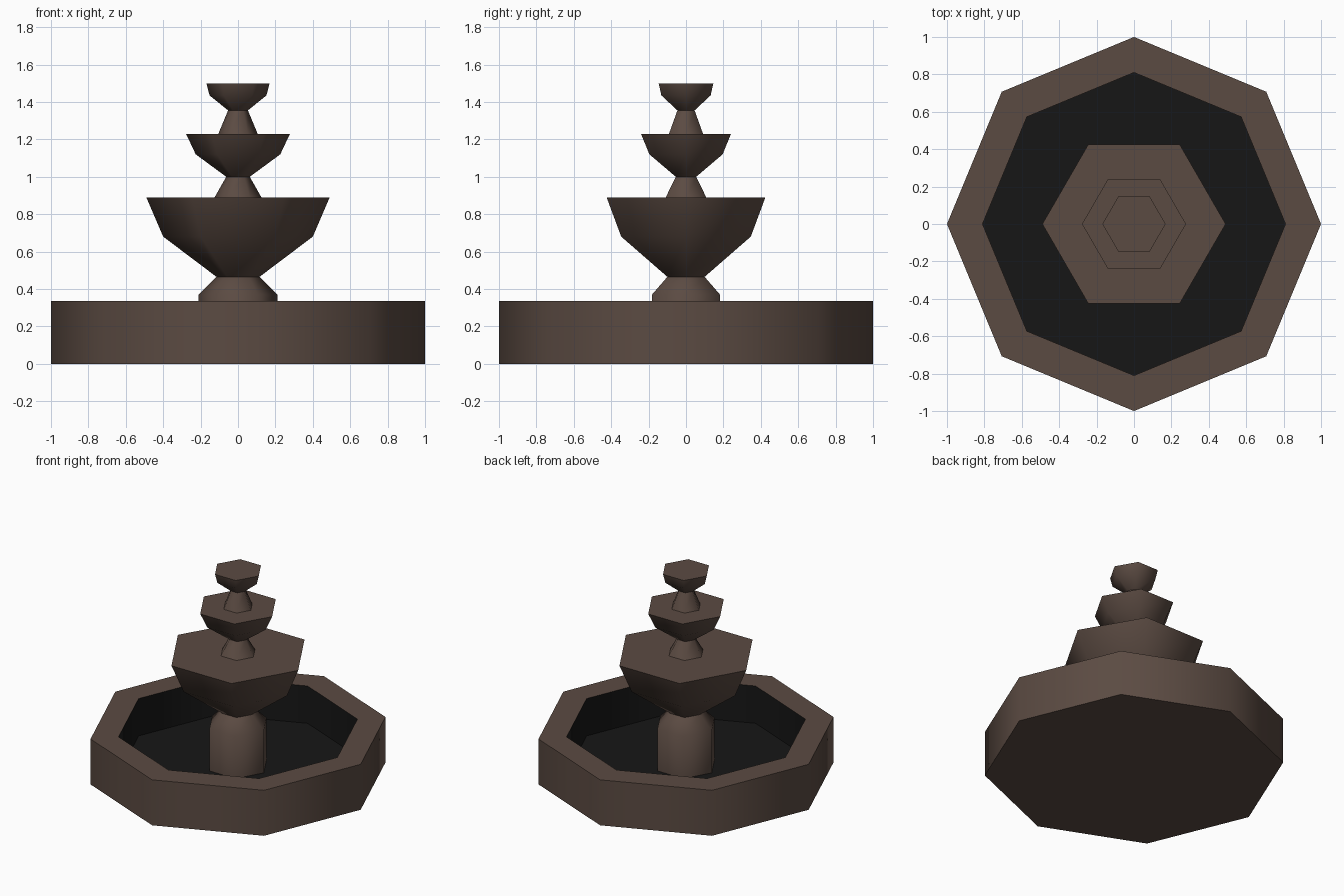
import bpy, bmesh
from math import sin, cos, tau, radians

if "Cube" in bpy.data.objects:
    bpy.data.objects.remove(bpy.data.objects["Cube"])


def material(name, rgb):
    m = bpy.data.materials.new(name)
    m.diffuse_color = (*rgb, 1)
    m.use_nodes = True
    m.node_tree.nodes["Principled BSDF"].inputs["Base Color"].default_value = m.diffuse_color
    return m


stone = material("brown_stone", (0.105, 0.07, 0.055))
dark = material("dark_lining", (0.008, 0.008, 0.008))


def lathe(name, sides, profile, mats, dark_from=None):
    """Spin a (radius, z) profile into a closed faceted solid."""
    bm = bmesh.new()
    rings = [[bm.verts.new((r * cos(tau * i / sides), r * sin(tau * i / sides), z))
              for i in range(sides)] for r, z in profile]
    bm.faces.new(rings[0][::-1])
    for k, (a, b) in enumerate(zip(rings, rings[1:])):
        for i in range(sides):
            j = (i + 1) % sides
            f = bm.faces.new((a[i], a[j], b[j], b[i]))
            f.material_index = int(dark_from is not None and k >= dark_from)
    top = bm.faces.new(rings[-1])
    top.material_index = int(dark_from is not None)
    me = bpy.data.meshes.new(name)
    bm.to_mesh(me)
    bm.free()
    for m in mats:
        me.materials.append(m)
    ob = bpy.data.objects.new(name, me)
    bpy.context.collection.objects.link(ob)
    bpy.context.view_layer.objects.active = ob
    ob.select_set(True)
    bpy.ops.object.shade_smooth_by_angle(angle=radians(65))
    ob.select_set(False)
    return ob


# Octagonal pool with dark inner walls and floor
lathe("basin", 8, [(1, 0), (1, 0.335), (0.81, 0.335), (0.81, 0.06)],
      [stone, dark], dark_from=2)

# Three hexagonal tiers, each a foot flowing into a bowl
lathe("lower_tier", 6, [(0.21, 0.06), (0.21, 0.37), (0.115, 0.465),
                        (0.40, 0.68), (0.49, 0.89)], [stone])
lathe("middle_tier", 6, [(0.125, 0.89), (0.063, 1.0), (0.226, 1.12),
                         (0.278, 1.23)], [stone])
lathe("upper_tier", 6, [(0.105, 1.23), (0.053, 1.355), (0.152, 1.435),
                        (0.169, 1.50)], [stone])
